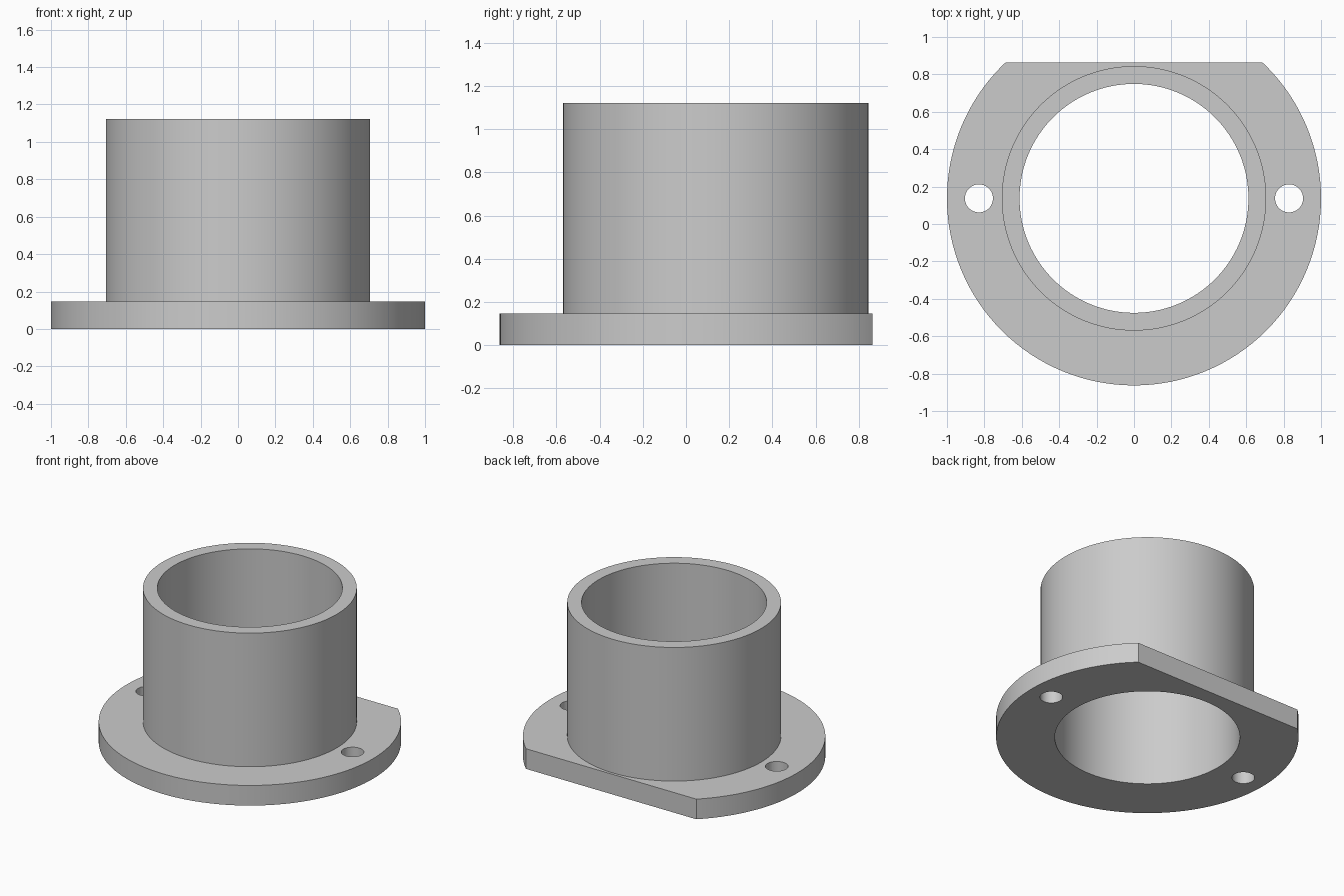
import bpy
import bmesh
import math
from mathutils import Matrix, Vector

cube = bpy.data.objects.get("Cube")
if cube:
    bpy.data.objects.remove(cube, do_unlink=True)

AXIS_Y = 0.137        # sleeve axis; the flange is trimmed flat at the back
FLAT_Y = 0.863
FLANGE_R, OUTER_R, BORE_R = 1.0, 0.707, 0.612
FLANGE_H, HEIGHT = 0.147, 1.122
HOLE_X, HOLE_R = 0.829, 0.075
SEGMENTS = 128

grey = bpy.data.materials.new("plain grey")
grey.use_nodes = True
colour = (0.6, 0.6, 0.6, 1)
grey.diffuse_color = colour
grey.node_tree.nodes["Principled BSDF"].inputs["Base Color"].default_value = colour


def add_object(name, bm):
    bmesh.ops.recalc_face_normals(bm, faces=bm.faces)
    mesh = bpy.data.meshes.new(name)
    bm.to_mesh(mesh)
    bm.free()
    mesh.materials.append(grey)
    obj = bpy.data.objects.new(name, mesh)
    bpy.context.collection.objects.link(obj)
    return obj


def cut(target, cutter):
    cutter.hide_render = True
    mod = target.modifiers.new("cut", 'BOOLEAN')
    mod.operation = 'DIFFERENCE'
    mod.solver = 'EXACT'
    mod.object = cutter
    bpy.context.view_layer.objects.active = target
    bpy.ops.object.modifier_apply(modifier=mod.name)
    bpy.data.objects.remove(cutter, do_unlink=True)


# Sleeve and flange: one L-shaped section turned around the axis
section = [(BORE_R, 0), (FLANGE_R, 0), (FLANGE_R, FLANGE_H),
           (OUTER_R, FLANGE_H), (OUTER_R, HEIGHT), (BORE_R, HEIGHT)]
bm = bmesh.new()
rings = []
for i in range(SEGMENTS):
    a = math.tau * i / SEGMENTS
    rings.append([bm.verts.new((r * math.cos(a), AXIS_Y + r * math.sin(a), z))
                  for r, z in section])
for i, ring in enumerate(rings):
    after = rings[(i + 1) % SEGMENTS]
    for j in range(len(section)):
        k = (j + 1) % len(section)
        bm.faces.new((ring[j], after[j], after[k], ring[k]))
body = add_object("flanged_sleeve", bm)

# Flat edge at the back of the flange
bm = bmesh.new()
bmesh.ops.create_cube(bm, size=1, matrix=Matrix.Translation((0, FLAT_Y + 0.5, 0))
                      @ Matrix.Diagonal(Vector((3, 1, 1, 1))))
cut(body, add_object("flat_cutter", bm))

# Bolt holes on both sides
for side in (-1, 1):
    bm = bmesh.new()
    bmesh.ops.create_cone(bm, cap_ends=True, segments=48, radius1=HOLE_R,
                          radius2=HOLE_R, depth=1,
                          matrix=Matrix.Translation((side * HOLE_X, AXIS_Y, 0)))
    cut(body, add_object("hole_cutter", bm))

# Smooth round walls with sharp rims
bpy.ops.object.select_all(action='DESELECT')
body.select_set(True)
bpy.context.view_layer.objects.active = body
bpy.ops.object.shade_smooth_by_angle(angle=math.radians(30))
